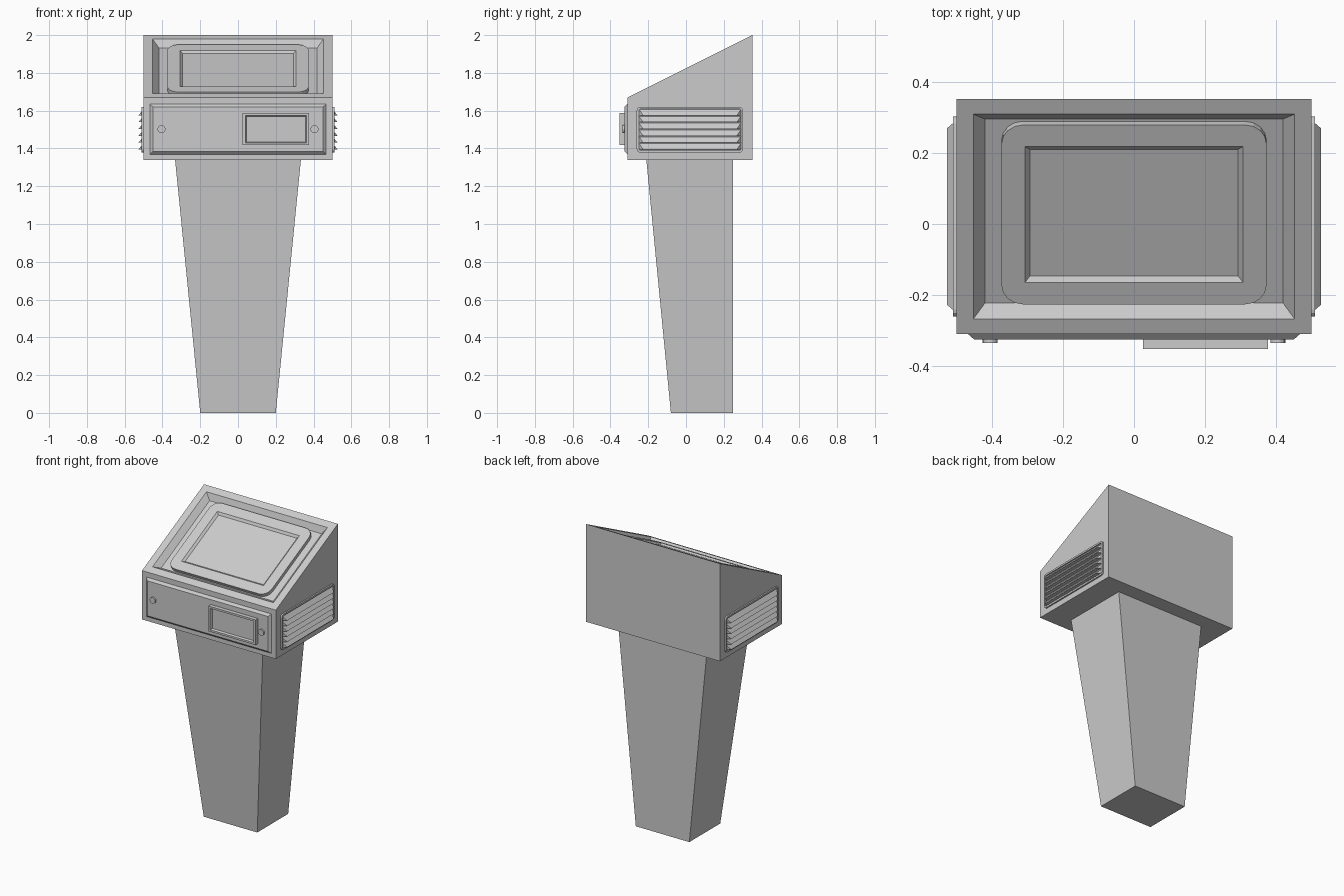
import bpy, bmesh, math
from mathutils import Matrix, Vector

if "Cube" in bpy.data.objects:
    bpy.data.objects.remove(bpy.data.objects["Cube"])


def finish(bm, name):
    bmesh.ops.remove_doubles(bm, verts=bm.verts, dist=1e-5)
    bmesh.ops.recalc_face_normals(bm, faces=bm.faces)
    mesh = bpy.data.meshes.new(name)
    bm.to_mesh(mesh)
    bm.free()
    ob = bpy.data.objects.new(name, mesh)
    bpy.context.collection.objects.link(ob)
    return ob


def mirror_x(ob):
    ob.modifiers.new("mirror", 'MIRROR').use_axis[0] = True


def rounded_rect(w, h, r, seg):
    """Half sizes w, h with corner radius r, same point count for any r."""
    pts = []
    for i, (sx, sy) in enumerate(((1, 1), (-1, 1), (-1, -1), (1, -1))):
        for k in range(seg + 1):
            a = math.pi / 2 * (i + k / seg)
            pts.append((sx * (w - r) + r * math.cos(a), sy * (h - r) + r * math.sin(a)))
    return pts


def panel(name, matrix, steps, seg=1):
    """Loft rounded rectangles given as (half width, half height, radius, height)."""
    bm = bmesh.new()
    rings = [[bm.verts.new(matrix @ Vector((x, y, z))) for x, y in rounded_rect(w, h, r, seg)]
             for w, h, r, z in steps]
    n = len(rings[0])
    for a, b in zip(rings, rings[1:]):
        for i in range(n):
            j = (i + 1) % n
            bm.faces.new((a[i], a[j], b[j], b[i]))
    bm.faces.new(rings[0][::-1])
    bm.faces.new(rings[-1])
    return finish(bm, name)


def front_at(x, y, z):
    return Matrix.Translation((x, y, z)) @ Matrix.Rotation(math.pi / 2, 4, 'X')


# Tapered pedestal with an upright back
bm = bmesh.new()
bmesh.ops.create_cube(bm, size=1)
for v in bm.verts:
    top = v.co.z > 0
    v.co = (math.copysign(0.333 if top else 0.2, v.co.x),
            0.25 if v.co.y > 0 else (-0.21 if top else -0.08),
            1.34 if top else 0)
finish(bm, "pedestal")

# Wedge-shaped console housing with a sunken sloping top
Y0, Y1, Z0, Z1, Z2 = -0.31, 0.352, 1.34, 1.67, 2.0
bm = bmesh.new()
side = bm.faces.new([bm.verts.new((-0.5, y, z)) for y, z in
                     ((Y0, Z0), (Y0, Z1), (Y1, Z2), (Y1, Z0))])
ext = bmesh.ops.extrude_face_region(bm, geom=[side], use_keep_orig=True)
bmesh.ops.translate(bm, vec=(1, 0, 0), verts=[g for g in ext["geom"] if isinstance(g, bmesh.types.BMVert)])
bmesh.ops.recalc_face_normals(bm, faces=bm.faces)
slope = max(bm.faces, key=lambda f: f.calc_center_median().z)
for thickness, depth in ((0.048, 0), (0.033, -0.035)):
    bm.normal_update()
    bmesh.ops.inset_individual(bm, faces=[slope], thickness=thickness, depth=depth, use_even_offset=True)
finish(bm, "console_housing")

# Rounded monitor on the sloping floor, with a sunken screen
slope_matrix = (Matrix.Translation((0, (Y0 + Y1) / 2, (Z1 + Z2) / 2))
                @ Matrix.Rotation(math.atan2(Z2 - Z1, Y1 - Y0), 4, 'X')
                @ Matrix.Translation((0, 0, -0.035)))
panel("monitor", slope_matrix, [
    (0.373, 0.282, 0.06, 0), (0.373, 0.282, 0.06, 0.023),
    (0.307, 0.214, 0, 0.023), (0.293, 0.199, 0, 0.010)], seg=4)

# Chamfered front panel
panel("front_panel", front_at(0, Y0, 1.502), [(0.467, 0.133, 0, -0.005), (0.467, 0.133, 0, 0),
                                              (0.45, 0.118, 0, 0.015)])

# Small front display with a sunken face
panel("front_display", front_at(0.201, -0.32, 1.502), [
    (0.176, 0.085, 0, 0), (0.176, 0.085, 0, 0.032),
    (0.162, 0.072, 0, 0.032), (0.157, 0.067, 0, 0.017)])

# Round knobs
knob = panel("knobs", front_at(0.405, -0.32, 1.502), [(0.021, 0.021, 0.021, 0), (0.021, 0.021, 0.021, 0.015)], seg=4)
mirror_x(knob)

# Side vent frames
VY = 0.021
side_matrix = Matrix(((0, 0, 1, 0.5), (1, 0, 0, VY), (0, 1, 0, 1.499), (0, 0, 0, 1)))
frame = panel("vent_frames", side_matrix, [
    (0.282, 0.121, 0.02, -0.002), (0.282, 0.121, 0.02, 0.010),
    (0.270, 0.109, 0.008, 0.010), (0.270, 0.109, 0.008, 0.002)], seg=3)
mirror_x(frame)

# Downward-opening louvres with tapered ends
bm = bmesh.new()
pitch = 0.036
for i in range(6):
    z = 1.391 + i * pitch
    ends = [[bm.verts.new((x, VY + s * hw, z + dz)) for x, hw, dz in
             ((0.501, 0.27, pitch), (0.527, 0.248, 0.004), (0.501, 0.27, 0.004))]
            for s in (-1, 1)]
    bm.faces.new(ends[0])
    bm.faces.new(ends[1][::-1])
    for a in range(3):
        b = (a + 1) % 3
        bm.faces.new((ends[0][a], ends[1][a], ends[1][b], ends[0][b]))
mirror_x(finish(bm, "vent_louvres"))
